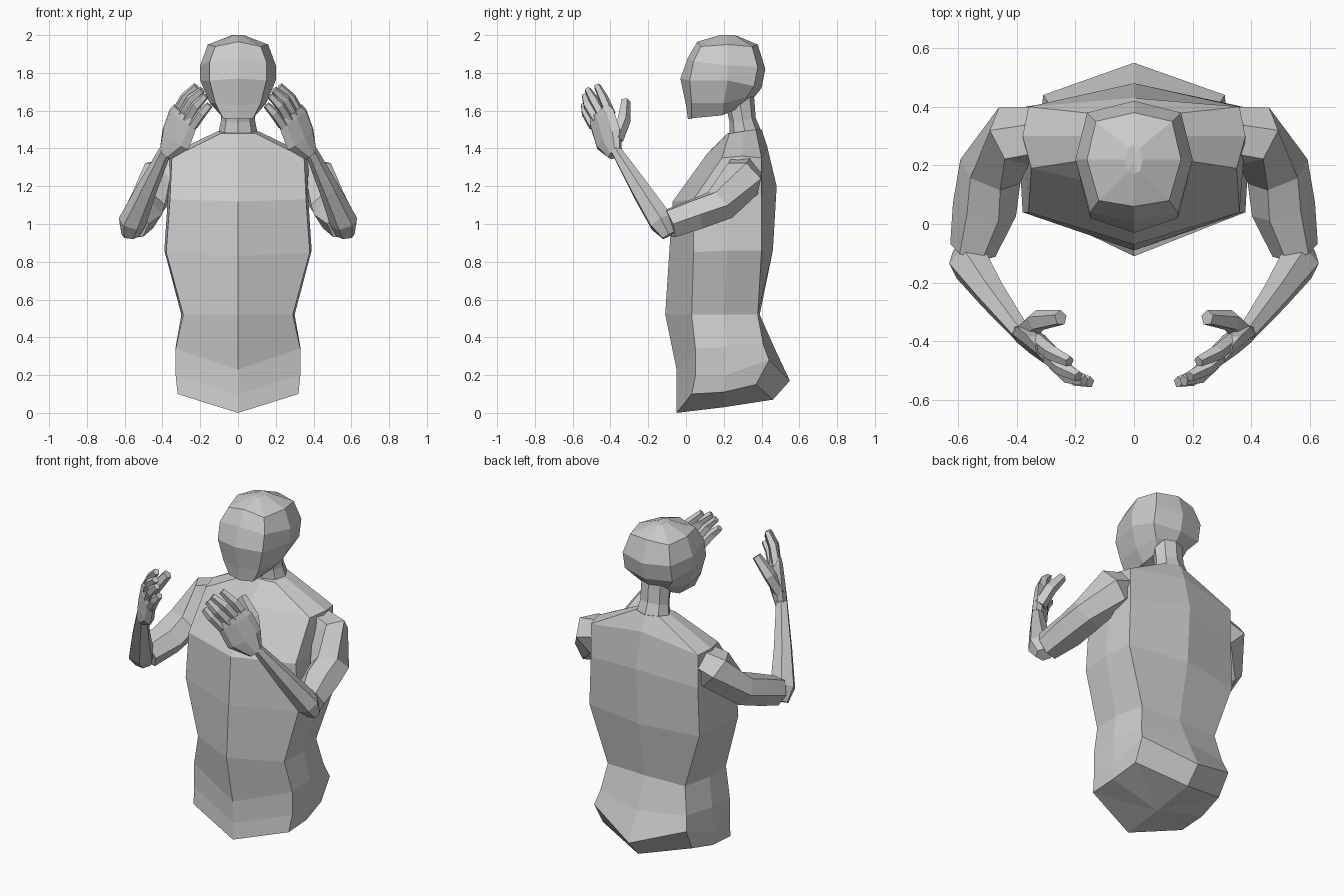
import bpy
import bmesh
from mathutils import Vector

default_cube = bpy.data.objects.get("Cube")
if default_cube:
    bpy.data.objects.remove(default_cube, do_unlink=True)

# One plain clay grey for the whole figure
clay = bpy.data.materials.new("clay_grey")
clay.use_nodes = True
clay_colour = (0.6, 0.6, 0.6, 1)
clay.diffuse_color = clay_colour
clay.node_tree.nodes["Principled BSDF"].inputs["Base Color"].default_value = clay_colour


def finish(bm, name, mirrored=False):
    """Turn a bmesh into a flat shaded object, optionally mirrored across x."""
    bmesh.ops.recalc_face_normals(bm, faces=bm.faces)
    mesh = bpy.data.meshes.new(name)
    bm.to_mesh(mesh)
    bm.free()
    mesh.materials.append(clay)
    part = bpy.data.objects.new(name, mesh)
    bpy.context.collection.objects.link(part)
    if mirrored:
        modifier = part.modifiers.new("mirror", "MIRROR")
        modifier.use_mirror_merge = False
    return part


def skin(bm, rings, bottom=None):
    """Bridge equal rings with quads and close both ends with fans."""
    loops = [[bm.verts.new(point) for point in ring] for ring in rings]
    count = len(loops[0])
    for lower, upper in zip(loops, loops[1:]):
        for i in range(count):
            j = (i + 1) % count
            bm.faces.new((lower[i], lower[j], upper[j], upper[i]))
    for loop, pole in ((loops[0], bottom), (loops[-1], None)):
        if pole is None:
            pole = sum((v.co for v in loop), Vector()) / count
        tip = bm.verts.new(pole)
        for i in range(count):
            bm.faces.new((loop[i], loop[(i + 1) % count], tip))


def body_part(name, front, front_corner, side, back_corner, back, bottom=None):
    """Loft a symmetric body from vertical edge lines on its left half."""
    rings = []
    for (fy, fz), corner, flank, rear, (by, bz) in zip(front, front_corner, side, back_corner, back):
        half = [corner, flank, rear]
        other = [(-x, y, z) for x, y, z in reversed(half)]
        rings.append([(0, fy, fz), *half, (0, by, bz), *other])
    bm = bmesh.new()
    skin(bm, rings, bottom)
    return finish(bm, name)


def limb(bm, path, across, sides):
    """Sweep a polygon along a path of (centre, half width, half thickness)."""
    centres = [Vector(step[0]) for step in path]
    unit = bmesh.new()
    bmesh.ops.create_circle(unit, segments=sides, radius=1)
    outline = [v.co.copy() for v in unit.verts]
    unit.free()
    rings = []
    for i, (_, width, thickness) in enumerate(path):
        before = centres[max(i - 1, 0)]
        after = centres[min(i + 1, len(path) - 1)]
        along = (after - before).normalized()
        wide = Vector(across)
        wide = (wide - along * wide.dot(along)).normalized()
        thin = along.cross(wide)
        rings.append([centres[i] + wide * p.x * width + thin * p.y * thickness for p in outline])
    skin(bm, rings)


# Torso with creased front and back, keeled base, flared hips and sloping shoulders
body_part(
    "torso",
    front=[(-.05, 0), (-.05, .1), (-.05, .23), (-.11, .52),
           (-.09, .83), (-.07, 1.12), (.11, 1.37), (.22, 1.48)],
    front_corner=[(.32, .03, .1), (.33, .05, .2), (.33, .05, .34), (.29, .03, .52),
                  (.38, .04, .85), (.36, .04, 1.13), (.35, .19, 1.35), (.09, .23, 1.48)],
    side=[(.32, .2, .11), (.33, .21, .2), (.33, .22, .35), (.3, .2, .52),
          (.39, .22, .86), (.37, .23, 1.16), (.38, .3, 1.36), (.11, .3, 1.49)],
    back_corner=[(.3, .37, .15), (.31, .44, .28), (.29, .41, .36), (.26, .38, .52),
                 (.37, .4, .86), (.36, .4, 1.15), (.36, .4, 1.35), (.08, .37, 1.5)],
    back=[(.46, .07), (.55, .17), (.47, .34), (.39, .52),
          (.46, .86), (.48, 1.2), (.43, 1.41), (.4, 1.5)],
    bottom=(0, .2, .03),
)

# Faceted head with a tapered jaw and a short ridge on the crown
body_part(
    "head",
    front=[(.01, 1.555), (0, 1.63), (-.03, 1.77), (.01, 1.88), (.06, 1.965), (.17, 1.995)],
    front_corner=[(.08, .03, 1.56), (.12, .03, 1.64), (.15, .02, 1.76),
                  (.15, .04, 1.86), (.12, .08, 1.94), (.02, .18, 2)],
    side=[(.09, .19, 1.575), (.15, .2, 1.64), (.2, .22, 1.76), (.2, .22, 1.84),
          (.16, .22, 1.95), (.03, .22, 2)],
    back_corner=[(.07, .27, 1.61), (.11, .32, 1.67), (.16, .36, 1.73),
                 (.16, .38, 1.83), (.13, .35, 1.94), (.02, .26, 2)],
    back=[(.3, 1.63), (.36, 1.67), (.4, 1.72), (.42, 1.82), (.38, 1.95), (.27, 1.995)],
)

# Neck leaning forward into the skull
bm = bmesh.new()
limb(bm, [((0, .32, 1.45), .11, .09), ((0, .3, 1.55), .09, .07), ((0, .28, 1.68), .09, .08)],
     across=(1, 0, 0), sides=8)
finish(bm, "neck")

# Upper arms from inside the shoulder to the elbow
bm = bmesh.new()
limb(bm, [((.26, .3, 1.3), .08, .1), ((.41, .3, 1.24), .12, .11), ((.49, .18, 1.1), .095, .11),
          ((.51, .05, 1.05), .09, .11), ((.55, -.09, 1), .085, .08)],
     across=(0, 0, 1), sides=6)
finish(bm, "upper_arms", mirrored=True)

# Forearms bent up from the elbow to a narrow wrist
bm = bmesh.new()
limb(bm, [((.57, -.09, .94), .05, .04), ((.56, -.13, 1.01), .075, .07), ((.485, -.24, 1.18), .055, .055),
          ((.385, -.37, 1.39), .035, .03)],
     across=(1, -.5, 0), sides=6)
finish(bm, "forearms", mirrored=True)

# Hands: flat palm, four curled fingers and an opposed thumb
bm = bmesh.new()
palm_width = (-.7, -.6, -.35)
limb(bm, [((.38, -.375, 1.37), .045, .035), ((.33, -.41, 1.45), .105, .04),
          ((.29, -.445, 1.56), .105, .035), ((.28, -.46, 1.59), .085, .025)],
     palm_width, sides=8)
fingers = {
    "index": [(.33, -.4, 1.58), (.28, -.44, 1.67), (.22, -.47, 1.73)],
    "middle": [(.3, -.44, 1.57), (.25, -.49, 1.66), (.19, -.52, 1.71)],
    "ring": [(.27, -.47, 1.55), (.22, -.52, 1.63), (.17, -.535, 1.68)],
    "little": [(.24, -.49, 1.52), (.19, -.53, 1.59), (.15, -.54, 1.63)],
    "thumb": [(.37, -.37, 1.45), (.33, -.33, 1.55), (.25, -.32, 1.65)],
}
for finger, joints in fingers.items():
    size = .036 if finger == "thumb" else .026
    taper = (1.1, 1.05, .75)
    limb(bm, [(joint, size * t, size * t) for joint, t in zip(joints, taper)], palm_width, sides=5)
finish(bm, "hands", mirrored=True)
